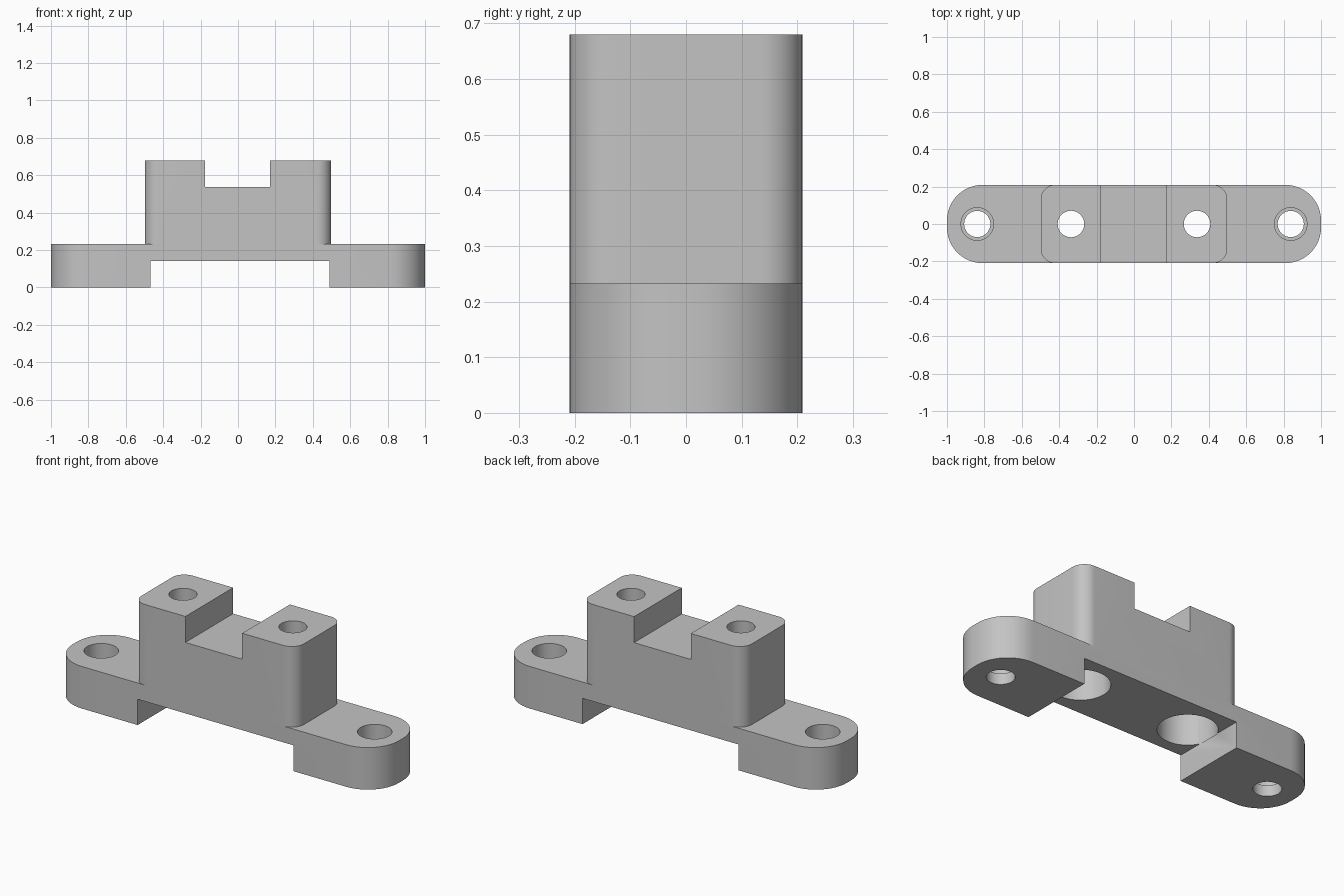
import bpy
import bmesh
from math import cos, sin, pi, radians

cube = bpy.data.objects.get("Cube")
if cube:
    bpy.data.objects.remove(cube, do_unlink=True)

HALF_DEPTH = 0.209
PLATE_TOP = 0.233
RECESS_TOP = 0.143
TOP = 0.68

grey = bpy.data.materials.new("plain grey")
grey.use_nodes = True
colour = (0.55, 0.55, 0.55, 1)
grey.diffuse_color = colour
grey.node_tree.nodes["Principled BSDF"].inputs["Base Color"].default_value = colour


def prism(name, outline, z0, z1):
    """Extrude a flat outline from z0 up to z1."""
    bm = bmesh.new()
    face = bm.faces.new([bm.verts.new((x, y, z0)) for x, y in outline])
    grown = bmesh.ops.extrude_face_region(bm, geom=[face])["geom"]
    verts = [v for v in grown if isinstance(v, bmesh.types.BMVert)]
    bmesh.ops.translate(bm, verts=verts, vec=(0, 0, z1 - z0))
    bmesh.ops.recalc_face_normals(bm, faces=bm.faces)
    mesh = bpy.data.meshes.new(name)
    bm.to_mesh(mesh)
    bm.free()
    mesh.materials.append(grey)
    obj = bpy.data.objects.new(name, mesh)
    bpy.context.collection.objects.link(obj)
    return obj


def rounded(hx, hy, r, steps=12):
    """Outline of a rectangle with rounded corners."""
    points = []
    for corner, (sx, sy) in enumerate([(1, 1), (-1, 1), (-1, -1), (1, -1)]):
        for i in range(steps + 1):
            a = (corner + i / steps) * pi / 2
            points.append((sx * (hx - r) + r * cos(a), sy * (hy - r) + r * sin(a)))
    return points


def circle(x, r, n=48):
    return [(x + r * cos(2 * pi * i / n), r * sin(2 * pi * i / n)) for i in range(n)]


def box(x0, x1, hy):
    return [(x0, -hy), (x1, -hy), (x1, hy), (x0, hy)]


def combine(target, tool, operation):
    mod = target.modifiers.new("combine", "BOOLEAN")
    mod.object, mod.operation, mod.solver = tool, operation, "EXACT"
    tool.hide_render = True
    bpy.context.view_layer.objects.active = target
    bpy.ops.object.modifier_apply(modifier=mod.name)
    bpy.data.objects.remove(tool, do_unlink=True)


# Base plate with rounded ends, and the raised block on it
bracket = prism("mounting_bracket", rounded(1, HALF_DEPTH, 0.19), 0, PLATE_TOP)
block = prism("raised_block", rounded(0.498, HALF_DEPTH, 0.075), 0.19, TOP)
combine(bracket, block, "UNION")

# Recess between the feet, and the slot across the top
combine(bracket, prism("recess", box(-0.469, 0.488, 0.4), -0.1, RECESS_TOP), "DIFFERENCE")
combine(bracket, prism("slot", box(-0.176, 0.172, 0.4), 0.536, 0.9), "DIFFERENCE")

for side in (-1, 1):
    # Screw holes in the feet, wider above a thin ledge
    combine(bracket, prism("foot_hole", circle(side * 0.838, 0.07), -0.1, 0.5), "DIFFERENCE")
    combine(bracket, prism("foot_bore", circle(side * 0.838, 0.087), 0.06, 0.5), "DIFFERENCE")
    # Bolt holes in the block, with wide pockets from below
    combine(bracket, prism("block_hole", circle(side * 0.337, 0.071), 0.1, 0.9), "DIFFERENCE")
    combine(bracket, prism("block_pocket", circle(side * 0.337, 0.147), RECESS_TOP - 0.001, 0.43), "DIFFERENCE")

bpy.ops.object.select_all(action="DESELECT")
bracket.select_set(True)
bpy.context.view_layer.objects.active = bracket
bpy.ops.object.shade_smooth_by_angle(angle=radians(30))
